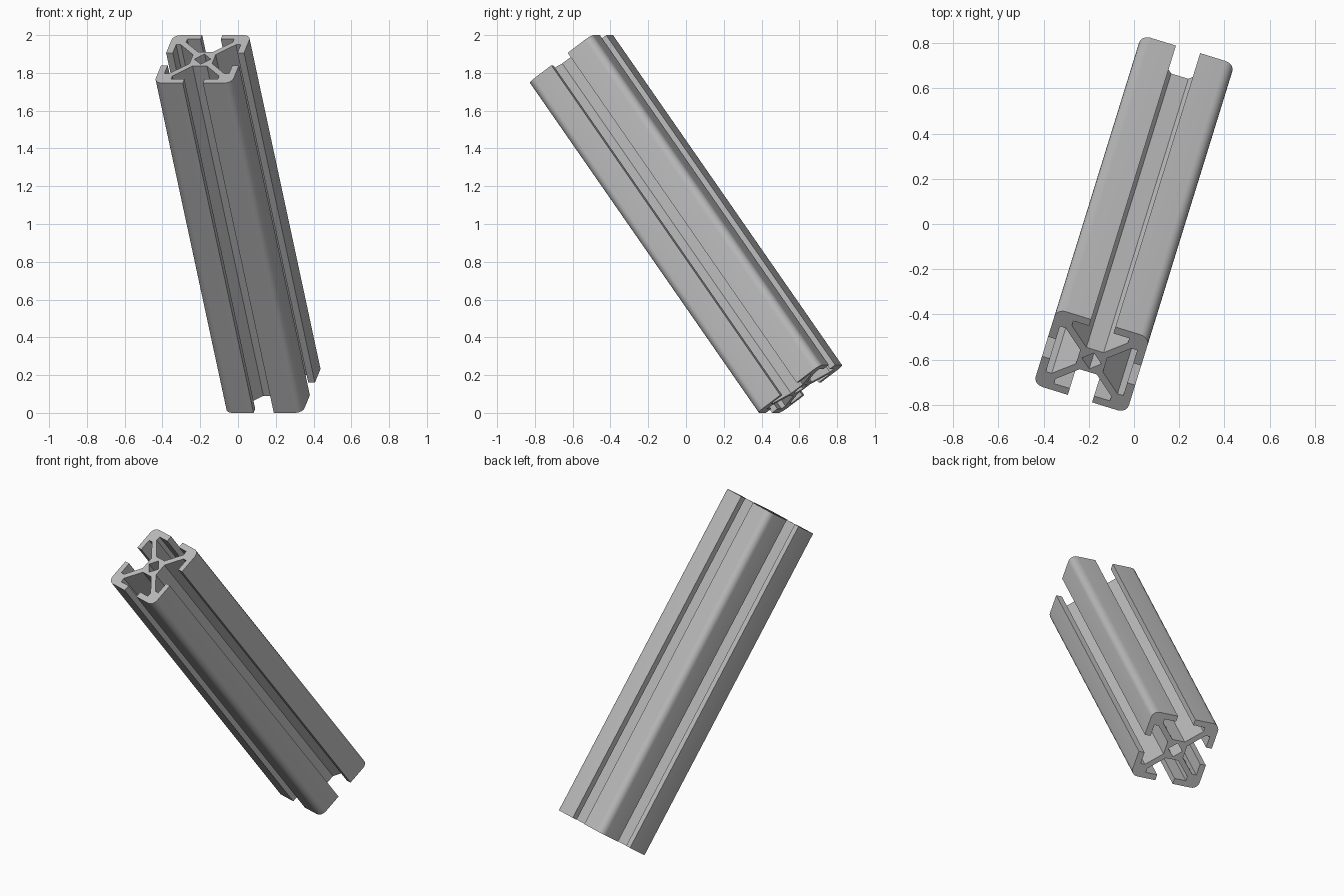
import bpy, bmesh, math
from mathutils import Matrix, Vector

cube = bpy.data.objects.get("Cube")
if cube:
    bpy.data.objects.remove(cube, do_unlink=True)

# Section dimensions, in fractions of a 20-unit square bar five times as long
UNIT = 2 / (100 * math.cos(math.radians(36)) + 20 * math.sin(math.radians(36)))
HALF, LENGTH = 10, 100
SLOT = 2.6        # half width of the slot mouth
LIP = 8.3         # inner face of the lips
CAVITY = 6        # half width of the cavity behind the lips
CORE = 2.9        # distance from the centre to the slot floor
WEB = 1.06        # half thickness of the diagonal webs, along an axis
RADIUS = 2        # outer corner rounding
HOLE = 2.1        # half diagonal of the central bore


def quarter_profile():
    """One corner of the section, from one slot floor to the next."""
    side = [(CORE, CORE - WEB), (CAVITY + WEB, CAVITY), (LIP, CAVITY),
            (LIP, SLOT), (HALF, SLOT)]
    centre = HALF - RADIUS
    arc = [(centre + RADIUS * math.cos(a), centre + RADIUS * math.sin(a))
           for a in (math.pi / 2 * i / 6 for i in range(7))]
    return side + arc + [(y, x) for x, y in reversed(side)]


def add_loop(bm, points):
    verts = [bm.verts.new((x * UNIT, y * UNIT, -LENGTH * UNIT / 2)) for x, y in points]
    return [bm.edges.new((v, verts[(i + 1) % len(verts)])) for i, v in enumerate(verts)]


def repeat_four(points):
    result = []
    for k in range(4):
        turn = Matrix.Rotation(k * math.pi / 2, 2)
        result += [tuple(turn @ Vector(p)) for p in points]
    return result


# Slotted bar: section with a diamond bore, extruded along its length
bm = bmesh.new()
edges = add_loop(bm, repeat_four(quarter_profile()))
edges += add_loop(bm, repeat_four([(HOLE, 0)]))
bmesh.ops.triangle_fill(bm, edges=edges, use_beauty=True, use_dissolve=False)
grown = bmesh.ops.extrude_face_region(bm, geom=bm.faces[:], use_keep_orig=True)
top = [g for g in grown["geom"] if isinstance(g, bmesh.types.BMVert)]
bmesh.ops.translate(bm, verts=top, vec=(0, 0, LENGTH * UNIT))
bmesh.ops.recalc_face_normals(bm, faces=bm.faces[:])
mesh = bpy.data.meshes.new("slotted_bar")
bm.to_mesh(mesh)
bm.free()

bar = bpy.data.objects.new("slotted_bar", mesh)
bpy.context.collection.objects.link(bar)

# Leaning pose
bar.matrix_world = (Matrix.Translation((0, 0, 1))
                    @ Matrix.Rotation(math.radians(-17.2), 4, 'Z')
                    @ Matrix.Rotation(math.radians(36), 4, 'X'))

# Plain metal grey
grey = bpy.data.materials.new("aluminium_grey")
grey.use_nodes = True
colour = (0.5, 0.5, 0.5, 1)
grey.diffuse_color = colour
grey.node_tree.nodes["Principled BSDF"].inputs["Base Color"].default_value = colour
mesh.materials.append(grey)

# Smooth the rounded corners only
bpy.ops.object.select_all(action='DESELECT')
bar.select_set(True)
bpy.context.view_layer.objects.active = bar
bpy.ops.object.shade_smooth_by_angle(angle=math.radians(30))
